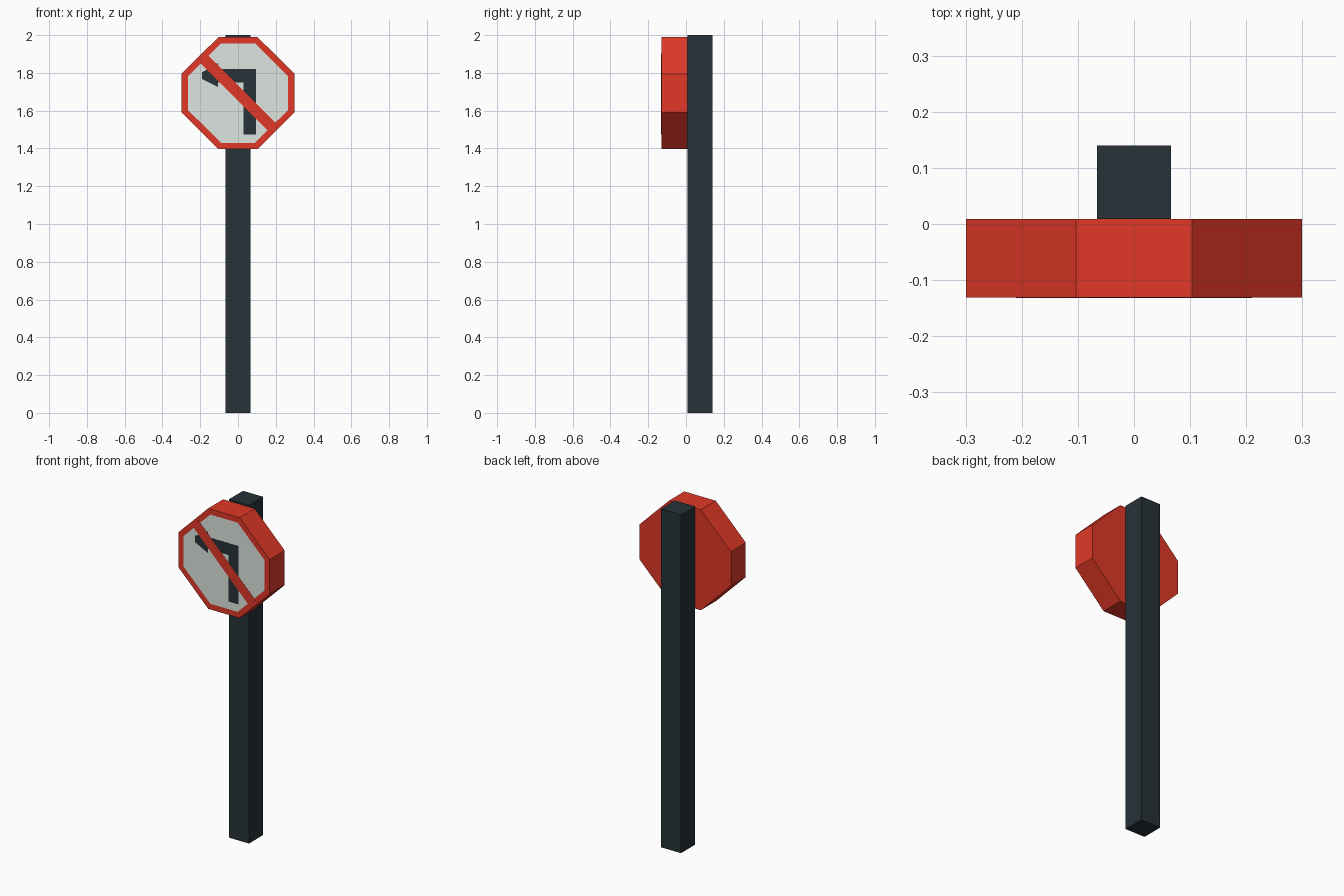
import bpy, bmesh
from mathutils import Vector

if "Cube" in bpy.data.objects:
    bpy.data.objects.remove(bpy.data.objects["Cube"])


def material(name, rgb):
    m = bpy.data.materials.new(name)
    m.diffuse_color = (*rgb, 1.0)
    m.use_nodes = True
    m.node_tree.nodes["Principled BSDF"].inputs["Base Color"].default_value = m.diffuse_color
    return m


RED = material("sign red", (0.75, 0.040, 0.020))
PALE = material("pale grey", (0.73, 0.78, 0.74))
DARK = material("dark slate", (0.020, 0.032, 0.040))

CZ = 1.693                                # height of the sign centre
FRONT, JOIN, BACK = -0.131, 0.009, 0.140  # sign face, sign/post contact, post back


def prism(name, outline, y0, y1, mats, inset=0.0):
    """Extrude an (x, z) outline from y0 back to y1; optionally inset the front face."""
    bm = bmesh.new()
    front = bm.faces.new([bm.verts.new((x, y0, z)) for x, z in outline])
    ext = bmesh.ops.extrude_face_region(bm, geom=[front], use_keep_orig=True)
    back = [v for v in ext["geom"] if isinstance(v, bmesh.types.BMVert)]
    bmesh.ops.translate(bm, verts=back, vec=(0, y1 - y0, 0))
    bmesh.ops.recalc_face_normals(bm, faces=bm.faces)
    if inset:
        bmesh.ops.inset_region(bm, faces=[front], thickness=inset, use_even_offset=True)
        front.material_index = 1
    me = bpy.data.meshes.new(name)
    bm.to_mesh(me)
    bm.free()
    for m in mats:
        me.materials.append(m)
    ob = bpy.data.objects.new(name, me)
    bpy.context.collection.objects.link(ob)
    return ob


# Square post
p = 0.0655
prism("post", [(-p, 0), (p, 0), (p, 2), (-p, 2)], JOIN, BACK, [DARK])

# Octagonal sign: red body, pale inset face
a, b = 0.299, 0.103
quarter = [(a, b), (b, a)]
octagon = []
for _ in range(4):
    octagon += quarter
    quarter = [(-z, x) for x, z in quarter]
prism("sign_board", [(x, CZ + z * 0.993) for x, z in octagon],
      FRONT, JOIN, [RED, PALE], inset=0.033)

# Left-turn arrow plate
arrow = [(0.03, 1.475), (0.095, 1.475), (0.095, 1.82), (-0.105, 1.82),
         (-0.105, 1.853), (-0.19, 1.803), (-0.19, 1.768), (-0.105, 1.725),
         (-0.105, 1.75), (0.03, 1.75)]
prism("turn_arrow", arrow, FRONT - 0.0005, FRONT + 0.001, [DARK])

# Diagonal prohibition bar, upper left to lower right
along = Vector((-1, 1)).normalized() * 0.268
across = Vector((1, 1)).normalized() * 0.029
bar = [along + across, along - across, -along - across, -along + across]
prism("prohibition_bar", [(v.x, CZ + v.y) for v in bar],
      FRONT - 0.001, FRONT + 0.001, [RED])
